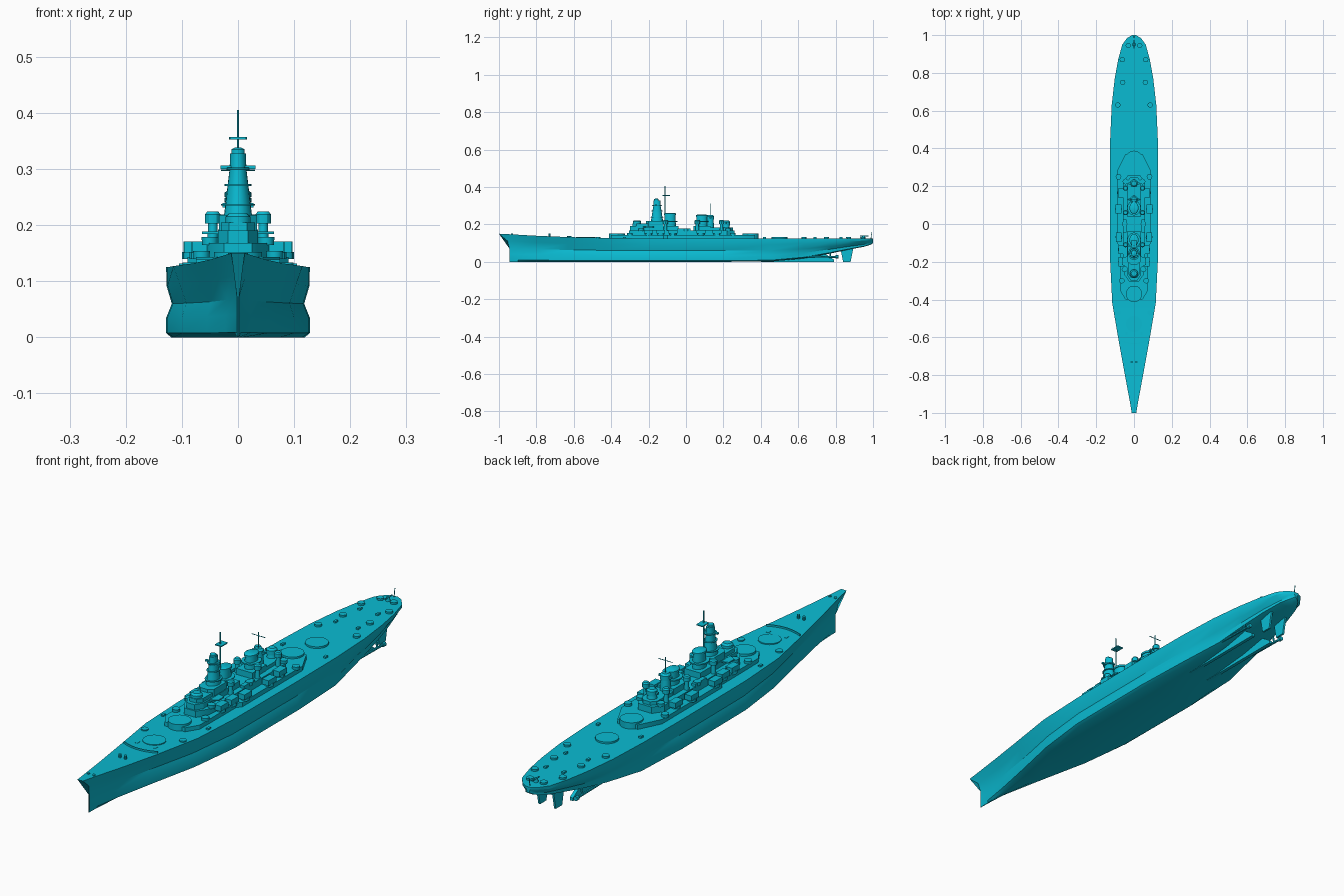
import bpy, bmesh, math
from mathutils import Vector

cube = bpy.data.objects.get("Cube")
if cube:
    bpy.data.objects.remove(cube, do_unlink=True)

paint = bpy.data.materials.new("cyan_paint")
paint.use_nodes = True
COLOUR = (0.003, 0.5, 0.65, 1)
paint.diffuse_color = COLOUR
paint.node_tree.nodes["Principled BSDF"].inputs["Base Color"].default_value = COLOUR
parts = []


def add(name, bm):
    bmesh.ops.recalc_face_normals(bm, faces=bm.faces)
    mesh = bpy.data.meshes.new(name)
    bm.to_mesh(mesh)
    bm.free()
    mesh.materials.append(paint)
    ob = bpy.data.objects.new(name, mesh)
    bpy.context.collection.objects.link(ob)
    parts.append(ob)
    return ob


def loft(name, rings):
    """Skin closed rings of points and cap both ends."""
    bm = bmesh.new()
    loops = [[bm.verts.new(p) for p in r] for r in rings]
    n = len(loops[0])
    for a, b in zip(loops, loops[1:]):
        for i in range(n):
            j = (i + 1) % n
            bm.faces.new((a[i], a[j], b[j], b[i]))
    bm.faces.new(loops[0])
    bm.faces.new(loops[-1])
    return add(name, bm)


def prism(name, outline, z0, z1):
    return loft(name, [[(x, y, z) for x, y in outline] for z in (z0, z1)])


def house(name, half, z0, z1):
    """Symmetric deck outline given by its right-hand half."""
    return prism(name, half + [(-x, y) for x, y in reversed(half)], z0, z1)


def box(name, x, y, w, d, z0, z1):
    return prism(name, [(x - w, y - d), (x + w, y - d), (x + w, y + d), (x - w, y + d)], z0, z1)


def turned(name, x, y, profile, oval=1.0, n=20):
    """Round part from (radius, height) pairs, stretched along y."""
    ang = [2 * math.pi * i / n for i in range(n)]
    return loft(name, [[(x + r * math.cos(a), y + r * oval * math.sin(a), z) for a in ang]
                       for r, z in profile])


def rod(name, a, b, r, n=8):
    a, b = Vector(a), Vector(b)
    q = (b - a).to_track_quat('Z', 'Y')
    ring = [q @ Vector((r * math.cos(2 * math.pi * i / n), r * math.sin(2 * math.pi * i / n), 0))
            for i in range(n)]
    return loft(name, [[p + c for c in ring] for p in (a, b)])


# Hull: y, deck half width, deck height, waist, bulge, flat bottom, keel height
stations = [
    (-1.0, .012, .150, .002, .002, .001, 0),
    (-.94, .022, .147, .005, .005, .002, 0),
    (-.8, .048, .139, .020, .023, .008, 0),
    (-.63, .079, .132, .048, .055, .030, 0),
    (-.42, .115, .127, .092, .100, .075, 0),
    (-.2, .126, .125, .116, .126, .115, 0),
    (.2, .128, .125, .118, .128, .119, 0),
    (.45, .126, .125, .113, .118, .098, .001),
    (.63, .118, .125, .103, .090, .060, .018),
    (.77, .102, .125, .090, .076, .045, .044),
    (.87, .084, .125, .072, .060, .035, .065),
    (.95, .062, .125, .052, .042, .025, .080),
    (.985, .036, .125, .028, .022, .012, .090),
    (1.0, .010, .124, .007, .005, .003, .100),
]
rings = []
for y, deck, top, waist, bulge, flat, keel in stations:
    h = top - keel
    upper = waist + (deck - waist) * (.95 if y > -.3 else .5)
    half = [(flat, keel), (bulge, keel + .06 * h), (bulge, keel + .28 * h),
            (waist, keel + .48 * h), (upper, keel + .74 * h), (deck, top)]
    rake = max(0, 1 - (y + 1) / .25) * .055
    side = [(x, y + rake * min(1, (top - z) / .05) ** .7, z) for x, z in half]
    rings.append(side + [(-x, v, z) for x, v, z in reversed(side)])
loft("hull", rings)

# Twin skegs, propeller shafts and rudders
for s in (-1, 1):
    skeg = [(.40, 0), (.79, 0), (.79, .012), (.74, .045), (.45, .03)]
    loft("skeg", [[(s * .045 + t, y, z) for y, z in skeg] for t in (-.007, .007)])
    rudder = [(.84, 0), (.88, 0), (.895, .075), (.825, .075)]
    loft("rudder", [[(s * .035 + t, y, z) for y, z in rudder] for t in (-.004, .004)])
    rod("propeller_shaft", (s * .08, .55, .03), (s * .08, .80, .026), .005)
    rod("propeller_hub", (s * .08, .80, .026), (s * .08, .815, .026), .009)
    rod("shaft_strut", (s * .08, .77, .027), (s * .07, .77, .06), .004)

# Gun barbettes
for y, top in ((-.53, .133), (-.37, .152), (.345, .15), (.5, .132)):
    turned("barbette", 0, y, [(.043, .11), (.043, top)], n=32)

# Breakwater
arc = [(.075 * t / 6, -.635 + .018 * (t / 6) ** 2) for t in range(-6, 7)]
prism("breakwater", arc + [(x, y + .004) for x, y in reversed(arc)], .12, .139)

# Main deckhouses
house("lower_deckhouse", [(.045, -.40), (.075, -.35), (.075, -.12), (.09, -.10), (.09, .28),
                          (.045, .37)], .115, .143)
house("middle_deckhouse", [(.025, -.305), (.05, -.27), (.058, -.2), (.058, .22), (.03, .26)],
      .143, .168)
house("forward_deckhouse", [(.018, -.30), (.036, -.27), (.036, -.05)], .168, .19)
house("aft_deckhouse", [(.034, .05), (.034, .23), (.016, .25)], .168, .182)
house("bridge", [(.016, -.285), (.03, -.265), (.03, -.17)], .19, .205)
house("bridge_wings", [(.02, -.24), (.064, -.215), (.064, -.18), (.03, -.17)], .184, .189)
turned("conning_tower", 0, -.262, [(.022, .19), (.022, .215), (.015, .222)])
house("upper_bridge", [(.016, -.215), (.034, -.2), (.034, -.12)], .19, .218)

# Tower mast with platforms and rangefinder
turned("tower", 0, -.155, [(.027, .2), (.021, .25), (.015, .3), (.014, .328)], 1.3)
turned("tower_gallery", 0, -.155, [(.02, .298), (.022, .303)], 1.2)
box("tower_rangefinder", 0, -.16, .031, .005, .3, .306)
turned("tower_director", 0, -.158, [(.012, .326), (.012, .335), (.006, .338)])
for z, r in ((.235, .03), (.27, .024)):
    turned("tower_walkway", 0, -.155, [(r, z), (r, z + .003)], 1.2)

# Funnels with caps
for y, top in ((-.085, .262), (.085, .252)):
    turned("funnel", 0, y, [(.024, .165), (.021, top - .012)], 1.35)
    turned("funnel_cap", 0, y, [(.024, top - .012), (.024, top - .004), (.018, top)], 1.35)
    box("funnel_base", 0, y, .036, .045, .165, .192)
    turned("searchlight_platform", 0, y, [(.036, .214), (.036, .219)], 1.1)

# Fire directors on the centreline
for y, z in ((.13, .225), (.215, .195)):
    turned("director_pedestal", 0, y, [(.022, .165), (.017, z)])
    turned("director_head", 0, y, [(.02, z), (.02, z + .018), (.013, z + .025)])
    box("director_arms", 0, y, .028, .005, z + .006, z + .014)

# Foremast and mainmast
rod("foremast", (0, -.112, .2), (0, -.112, .405), .0022)
rod("foremast_yard", (-.016, -.112, .355), (.016, -.112, .355), .002)
box("radar_screen", 0, -.105, .014, .02, .353, .357)
rod("mainmast", (0, .13, .24), (0, .13, .312), .002)
rod("mainmast_yard", (-.03, .13, .298), (.03, .13, .298), .0014)

# Side fittings, mirrored
for s in (-1, 1):
    for y, x in ((-.2, .066), (-.135, .068), (-.07, .08), (.08, .082), (.165, .07)):
        turned("secondary_mount_base", s * x, y, [(.018, .14), (.018, .152)], n=12)
        box("secondary_mount", s * x, y, .015, .024, .15, .171)
    for y in (-.11, .06, .19):
        turned("side_director_stem", s * .045, y, [(.01, .165), (.008, .203)], n=12)
        turned("side_director", s * .045, y, [(.014, .203), (.014, .219), (.01, .224)], n=12)
    for x, y in ((.05, -.24), (.05, 0), (.045, .225), (.082, .25), (.065, -.3)):
        z = .14 if x > .06 else .165
        turned("light_gun_tub", s * x, y, [(.014, z), (.015, z + .014)], n=12)
    box("boat", s * .05, -.01, .009, .035, .165, .178)
    for x, y in ((.085, .63), (.062, .87), (.03, .945), (.06, .75), (.085, -.47)):
        turned("deck_gun_tub", s * x, y, [(.013, .12), (.014, .133)], n=14)
    for y in (-.73, -.93):
        turned("capstan", s * .012, y, [(.006, .135), (.006, .15)], n=10)
    for x, y in ((.095, .42), (.05, .69), (.04, -.58), (.1, -.33), (.04, .83)):
        box("deck_locker", s * x, y, .005, .008, .12, .132)

# Stern crane and staff
turned("crane_base", 0, .95, [(.01, .12), (.007, .14)], n=12)
rod("crane_arm", (0, .93, .138), (0, .975, .138), .003)
rod("stern_staff", (0, .988, .12), (0, .994, .158), .0016)

# Soft shading with crisp edges
bpy.ops.object.select_all(action='DESELECT')
for ob in parts:
    ob.select_set(True)
bpy.context.view_layer.objects.active = parts[0]
bpy.ops.object.shade_smooth_by_angle(angle=math.radians(30))
